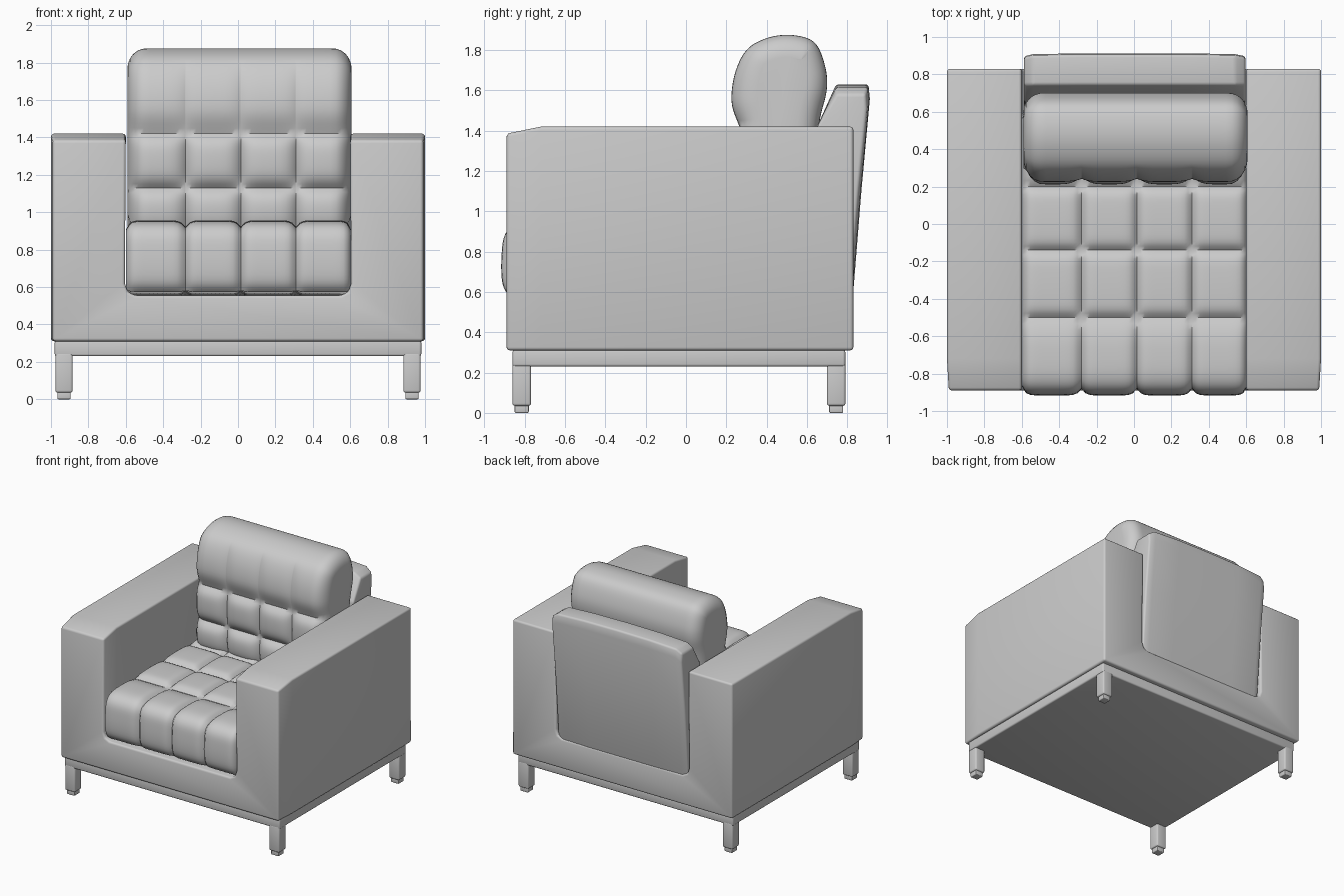
import bpy, bmesh, math
from mathutils import Vector

if "Cube" in bpy.data.objects:
    bpy.data.objects.remove(bpy.data.objects["Cube"])


def finish(name, bm, bevel=0.0, segs=3, angle=35):
    bmesh.ops.recalc_face_normals(bm, faces=bm.faces)
    me = bpy.data.meshes.new(name)
    bm.to_mesh(me)
    bm.free()
    ob = bpy.data.objects.new(name, me)
    bpy.context.collection.objects.link(ob)
    bpy.ops.object.select_all(action='DESELECT')
    ob.select_set(True)
    bpy.context.view_layer.objects.active = ob
    if bevel:
        m = ob.modifiers.new("bevel", 'BEVEL')
        m.width, m.segments, m.limit_method = bevel, segs, 'ANGLE'
        m.angle_limit = math.radians(25)
        bpy.ops.object.modifier_apply(modifier=m.name)
    bpy.ops.object.shade_smooth_by_angle(angle=math.radians(angle))
    return ob


def loft(name, rings, **kw):
    """Skin a list of equal-length closed rings and cap both ends."""
    bm = bmesh.new()
    vs = [[bm.verts.new(p) for p in r] for r in rings]
    n = len(rings[0])
    for a, b in zip(vs, vs[1:]):
        for i in range(n):
            j = (i + 1) % n
            bm.faces.new((a[i], a[j], b[j], b[i]))
    bm.faces.new(vs[0])
    bm.faces.new(vs[-1])
    return finish(name, bm, **kw)


def box(name, x, y, z, bevel=0.01, segs=3):
    ring = [(x[0], y[0]), (x[1], y[0]), (x[1], y[1]), (x[0], y[1])]
    return loft(name, [[(a, b, h) for a, b in ring] for h in z], bevel=bevel, segs=segs)


def spline(pts, t):
    """Catmull-Rom through pts, t in 0..1."""
    p = [Vector(q) for q in pts]
    p = [2 * p[0] - p[1]] + p + [2 * p[-1] - p[-2]]
    s = t * (len(pts) - 1)
    i = min(int(s), len(pts) - 2)
    f = s - i
    a, b, c, d = p[i:i + 4]
    return 0.5 * (2 * b + (c - a) * f + (2 * a - 5 * b + 4 * c - d) * f * f
                  + (3 * b - a - 3 * c + d) * f ** 3)


def cushion(name, panels, seams, power, end_r, end_w):
    """Tufted cushion: side-profile panels (points, samples, depth function) swept over x columns."""
    ring = []
    for pts, n, depth in panels:
        for i in range(n):
            t = i / n
            tan = spline(pts, min(t + .01, 1)) - spline(pts, max(t - .01, 0))
            ring.append([spline(pts, t), tan.normalized(), abs(2 * t - 1) ** power, depth(t)])
    # blend normals across the seams
    tans = [(ring[i - 1][1] + ring[i][1]).normalized() for i in range(len(ring))]
    cols = 14
    xs = [(a + (b - a) * (0.5 - 0.5 * math.cos(math.pi * i / cols) if end_r > .05 else i / cols))
          for a, b in zip(seams, seams[1:]) for i in range(cols)] + [seams[-1]]
    rings = []
    for k, x in enumerate(xs):
        c = min(k // cols, len(seams) - 2)
        u = abs(2 * (x - seams[c]) / (seams[c + 1] - seams[c]) - 1) ** power
        e = max(0, 1 - min(x - seams[0], seams[-1] - x) / end_w)
        shrink = end_r * (1 - math.sqrt(max(0, 1 - e * e)))
        out = []
        for (p, _, v, d), t in zip(ring, tans):
            off = -d * (1 - (1 - u) * (1 - v)) - shrink
            out.append((x, p.x - t.y * off, p.y + t.x * off))
        rings.append(out)
    return loft(name, rings, angle=50)


# Upholstered U-shaped shell: arms and lower front, lofted front to back
def shell_ring(y, top, w):
    inner = [(.6, top), (.605, .62), (.59, .575), (.55, .555)]
    right = [(w, .31), (w, top)] + inner
    return [(x, y, z) for x, z in right] + [(-x, y, z) for x, z in reversed(right)]


loft("arm_shell", [shell_ring(-.89, 1.385, .99), shell_ring(-.72, 1.42, 1),
                   shell_ring(.83, 1.42, 1)], bevel=.016)

# Backrest panel, leaning out behind the shell, slightly lower at its sides
panel = [(.62, .54), (.825, .54), (.87, 1.1), (.912, 1.56), (.905, 1.63), (.745, 1.63), (.65, 1.42)]
sections = [(-.588, .05, .015), (-.54, .015, .004), (-.3, .003, 0), (0, 0, 0),
            (.3, .003, 0), (.54, .015, .004), (.596, .05, .015)]
loft("backrest_panel", [[(x, y - (dy if y > .8 else 0), z - (dz if z > 1.5 else 0))
                         for y, z in panel] for x, dz, dy in sections], bevel=.014)

# Tufted seat cushion
columns = [-.6, -.28, .015, .31, .606]
seat_d = lambda t: .035
cushion("seat_cushion", [
    ([(-.88, .55), (-.912, .64), (-.915, .78), (-.895, .89), (-.82, .945), (-.66, .955), (-.5, .952)], 30, seat_d),
    ([(-.5, .952), (-.32, .957), (-.14, .952)], 16, seat_d),
    ([(-.14, .952), (.03, .957), (.2, .952)], 16, seat_d),
    ([(.2, .952), (.4, .95), (.6, .94)], 12, seat_d),
    ([(.6, .94), (.62, .75), (.6, .55)], 6, lambda t: .035 * (1 - t)),
    ([(.6, .55), (-.1, .54), (-.88, .55)], 10, lambda t: .035 * t ** 4),
], columns, 7, .015, .03)

# Tufted back cushion, seams fading out toward the rounded top
back_d = lambda t: .045
cushion("back_cushion", [
    ([(.235, .88), (.215, 1.0), (.22, 1.13)], 14, back_d),
    ([(.22, 1.13), (.212, 1.28), (.22, 1.42)], 16, back_d),
    ([(.22, 1.42), (.212, 1.55), (.245, 1.7), (.31, 1.81), (.42, 1.865), (.54, 1.873), (.64, 1.835),
      (.69, 1.72), (.698, 1.6), (.66, 1.43), (.64, 1.15), (.62, .9)], 56,
     lambda t: .045 * max(0, 1 - t / .27)),
    ([(.62, .9), (.4, .86), (.235, .88)], 8, lambda t: .045 * t),
], [-.592, -.28, .015, .31, .608], 4, .11, .1)

# Base frame and four legs with small feet
box("base_frame", (-.98, .98), (-.86, .79), (.23, .315), .012)
for sx, side in ((-1, "left"), (1, "right")):
    for cy, end in ((-.815, "front"), (.745, "back")):
        cx = sx * .93
        for part, h, z in (("leg", .046, (.035, .25)), ("foot", .035, (0, .045))):
            box(f"{end}_{side}_{part}", (cx - h, cx + h), (cy - h, cy + h), z,
                .012 if part == "leg" else .006, 3)
